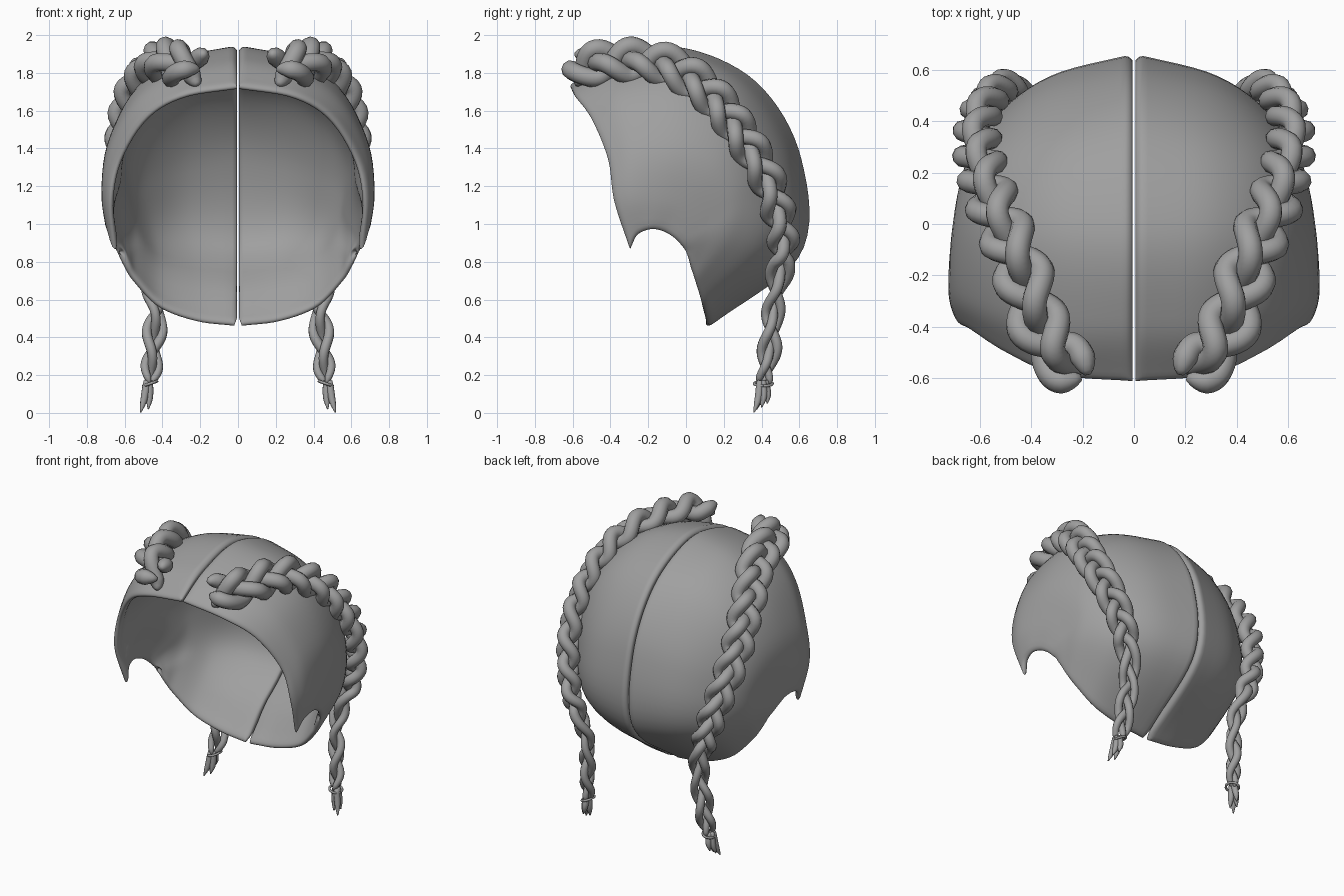
import bpy, bmesh, math
from mathutils import Vector

if "Cube" in bpy.data.objects:
    bpy.data.objects.remove(bpy.data.objects["Cube"])

grey = bpy.data.materials.new("hair_grey")
grey.diffuse_color = (0.35, 0.35, 0.35, 1)
grey.use_nodes = True
grey.node_tree.nodes["Principled BSDF"].inputs["Base Color"].default_value = grey.diffuse_color


def spline(pts, t):
    """Catmull-Rom through pts (any dimension), t in 0..1"""
    n = len(pts) - 1
    i = min(int(t * n), n - 1)
    f = t * n - i
    p1, p2 = pts[i], pts[i + 1]
    p0 = pts[i - 1] if i else 2 * p1 - p2
    p3 = pts[i + 2] if i + 2 <= n else 2 * p2 - p1
    return 0.5 * (2 * p1 + (p2 - p0) * f + (2 * p0 - 5 * p1 + 4 * p2 - p3) * f * f
                  + (3 * p1 - p0 - 3 * p2 + p3) * f ** 3)


def finish(name, bm):
    """Smooth mesh object, mirrored across x"""
    bmesh.ops.recalc_face_normals(bm, faces=bm.faces)
    for f in bm.faces:
        f.smooth = True
    me = bpy.data.meshes.new(name)
    bm.to_mesh(me)
    bm.free()
    me.materials.append(grey)
    ob = bpy.data.objects.new(name, me)
    bpy.context.collection.objects.link(ob)
    m = ob.modifiers.new("mirror", 'MIRROR')
    m.use_mirror_merge = False


def tube(bm, pts, radii, sides=10):
    """Capped tube along pts"""
    rings = []
    ref = Vector((0.3, 0.8, 0.5))
    for i, p in enumerate(pts):
        t = (pts[min(i + 1, len(pts) - 1)] - pts[max(i - 1, 0)]).normalized()
        ref = (ref - t * ref.dot(t)).normalized()
        side = t.cross(ref)
        rings.append([bm.verts.new(p + radii[i] * (ref * math.cos(a) + side * math.sin(a)))
                      for a in (2 * math.pi * k / sides for k in range(sides))])
    for a, b in zip(rings, rings[1:]):
        for k in range(sides):
            j = (k + 1) % sides
            bm.faces.new((a[k], a[j], b[j], b[k]))
    bm.faces.new(rings[0])
    bm.faces.new(rings[-1])


# Cap half: curves from front hairline to nape, parting first, ear arch last
cap_rows = [
    [(.006, -.62, 1.74), (.006, -.38, 1.88), (.006, -.02, 1.94), (.006, .38, 1.755),
     (.006, .615, 1.36), (.006, .615, .84), (.006, .12, .45)],
    [(.30, -.595, 1.69), (.30, -.38, 1.82), (.32, -.02, 1.87), (.32, .32, 1.70),
     (.32, .54, 1.30), (.30, .54, .86), (.22, .12, .475)],
    [(.50, -.51, 1.57), (.53, -.33, 1.68), (.55, -.02, 1.70), (.54, .26, 1.55),
     (.52, .42, 1.22), (.50, .41, .88), (.42, .10, .55)],
    [(.64, -.42, 1.35), (.68, -.28, 1.42), (.69, -.05, 1.42), (.67, .16, 1.33),
     (.64, .27, 1.14), (.615, .24, .92), (.55, .06, .68)],
    [(.69, -.385, 1.12), (.72, -.29, 1.16), (.72, -.16, 1.16), (.70, -.01, 1.12),
     (.67, .09, 1.01), (.65, .09, .91), (.60, .03, .76)],
    [(.67, -.30, .865), (.69, -.26, .94), (.70, -.19, .97), (.69, -.12, .96),
     (.68, -.06, .925), (.66, -.02, .88), (.63, .0, .84)],
]
rows = [[Vector(p) for p in r] for r in cap_rows]
ROUND = 0.035


def params(count):
    """Even spacing with extra samples near both borders"""
    edge = [0, .001, .003, .006, .011, .018]
    mid = [.03 + .94 * k / count for k in range(count + 1)]
    return edge + mid + [1 - e for e in reversed(edge)]


us, vs = params(44), params(26)
NU, NV = len(us) - 1, len(vs) - 1
P = [[spline([spline(r, u) for r in rows], v) for v in vs] for u in us]
bm = bmesh.new()
outer, inner = [], []
for i in range(NU + 1):
    outer.append([])
    inner.append([])
    for j in range(NV + 1):
        p = P[i][j]
        du = P[min(i + 1, NU)][j] - P[max(i - 1, 0)][j]
        dv = P[i][min(j + 1, NV)] - P[i][max(j - 1, 0)]
        n = dv.cross(du).normalized()
        if j == 0:
            n = Vector((0, n.y, n.z)).normalized()
        # Thin at the hairline and hem, thicker inside; both skins meet in a rolled rim
        hem = min((p - q).length for q in (P[0][j], P[NU][j], P[i][NV]))
        s = min(hem / .3, 1)
        thick = .04 + .06 * s * s * (3 - 2 * s)
        k = 1 - min(min(hem, (p - P[i][0]).length) / ROUND, 1)
        dip = thick / 2 * (1 - math.sqrt(1 - k * k))
        for skin, depth in ((outer, dip), (inner, thick - dip)):
            if skin is inner and (i in (0, NU) or j in (0, NV)):
                skin[i].append(outer[i][j])
                continue
            q = p - n * depth
            q.x = max(q.x, .006)
            # Rounded corner where the parting meets the nape
            if q.z < .5 and q.y < .25:
                q.x += .02 * max(0, 1 - (q.z - .45) / .05) * max(0, 1 - q.x / .1)
            skin[i].append(bm.verts.new(q))
for skin in (outer, inner):
    for i in range(NU):
        for j in range(NV):
            q = (skin[i][j], skin[i][j + 1], skin[i + 1][j + 1], skin[i + 1][j])
            if bm.faces.get(q) is None:
                bm.faces.new(q)
finish("hair_cap", bm)

# Braid centre line with half width as fourth value
path = [Vector(p) for p in [
    (.20, -.59, 1.82, .13), (.33, -.48, 1.85, .13), (.40, -.30, 1.865, .13),
    (.46, -.12, 1.845, .125), (.53, .03, 1.765, .12), (.58, .17, 1.64, .115),
    (.61, .30, 1.46, .11), (.605, .41, 1.28, .105), (.57, .48, 1.10, .10),
    (.52, .515, .91, .092), (.46, .495, .73, .08), (.43, .465, .56, .066),
    (.445, .45, .40, .07), (.455, .43, .26, .064), (.465, .41, .15, .045)]]
STEPS = 190
line = [spline(path, i / STEPS) for i in range(STEPS + 1)]
strands = [([], []) for _ in range(3)]
phase = 0.0
for i, p in enumerate(line):
    c, h = p.to_3d(), p[3]
    d = (line[min(i + 1, STEPS)] - line[max(i - 1, 0)]).to_3d()
    t = d.normalized()
    n = c - Vector((0, 0, min(c.z, 1.4)))
    n = (n - t * n.dot(t)).normalized()
    w = t.cross(n)
    loose = 4.4 if c.z > 1.4 else 5.2 if c.z > .8 else 9
    phase += d.length / 2 * 2 * math.pi / (loose * h)
    end = min(1, math.sqrt((min(i, STEPS - i) + 0.25) / 4))
    for k, (pts, radii) in enumerate(strands):
        a = phase + k * 2 * math.pi / 3
        pts.append(c + w * (.62 * h * math.sin(a)) + n * (.36 * h * math.sin(2 * a)))
        radii.append(.38 * h * end)
bm = bmesh.new()
for pts, radii in strands:
    tube(bm, pts, radii)
finish("braid", bm)

# Hair tie
bm = bmesh.new()
ring = [Vector((.465 + .036 * math.cos(a), .41 + .048 * math.sin(a), .155 - .012 * math.cos(a)))
        for a in (2 * math.pi * k / 20 for k in range(21))]
tube(bm, ring, [.008] * 21, 6)
finish("hair_tie", bm)

# Loose tuft below the tie
bm = bmesh.new()
for x, y, z in [(.515, .36, .003), (.475, .375, .02), (.51, .40, .03), (.485, .43, .05)]:
    tip = Vector((x, y, z))
    top = Vector((.465, .41, .17)).lerp(Vector((x, y, .17)), .35)
    mid = top.lerp(tip, .55) + Vector((-.004, .008, 0))
    tube(bm, [spline([top, mid, tip], k / 8) for k in range(9)],
         [.018, .02, .021, .021, .02, .018, .014, .009, .003], 8)
finish("braid_tuft", bm)
